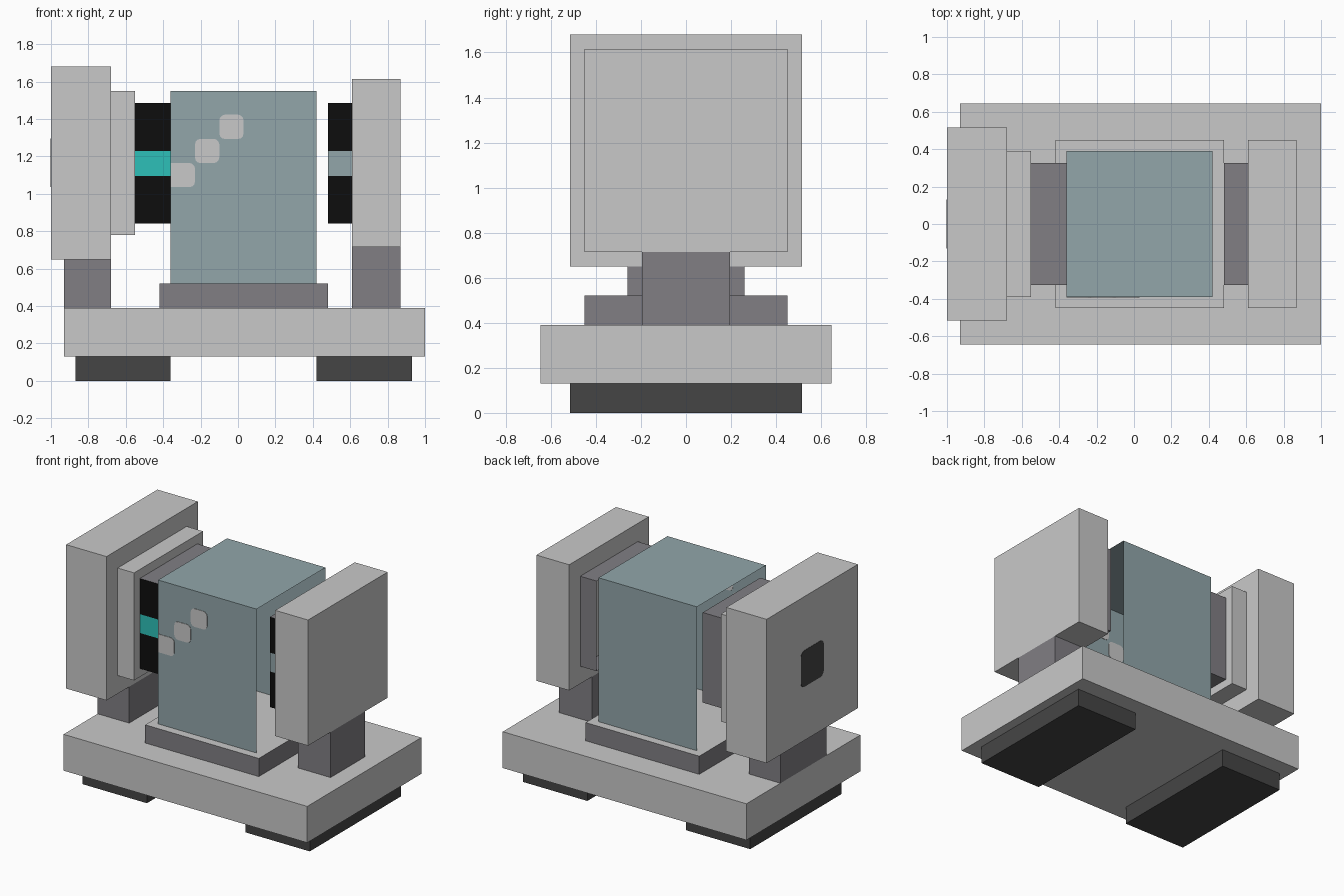
import bpy, bmesh
from mathutils import Vector

cube = bpy.data.objects.get("Cube")
if cube:
    bpy.data.objects.remove(cube, do_unlink=True)


def material(name, hex_code):
    def linear(c):
        return c / 12.92 if c <= 0.04045 else ((c + 0.055) / 1.055) ** 2.4
    col = [linear(int(hex_code[i:i + 2], 16) / 255) for i in (0, 2, 4)] + [1]
    m = bpy.data.materials.new(name)
    m.use_nodes = True
    m.diffuse_color = col
    m.node_tree.nodes["Principled BSDF"].inputs["Base Color"].default_value = col
    return m


LIGHT = material("light_grey", "c9c9c9")
MID = material("mid_grey", "817f84")
DARK = material("charcoal", "454545")
BLACK = material("black", "0d0d0d")
STEEL = material("steel_blue", "92a6aa")
TEAL = material("bright_teal", "2dc0b8")


def box(name, x, y, z, mats, drop=(), cuts=(), rule=None):
    """Box from x, y, z ranges; drop removes sides by normal, cuts splits at heights."""
    bm = bmesh.new()
    bmesh.ops.create_cube(bm, size=1)
    for v in bm.verts:
        v.co = [lo + (c + 0.5) * (hi - lo) for c, (lo, hi) in zip(v.co, (x, y, z))]
    bm.normal_update()
    open_sides = [f for f in bm.faces if any(f.normal.dot(Vector(d)) > 0.9 for d in drop)]
    bmesh.ops.delete(bm, geom=open_sides, context='FACES')
    for h in cuts:
        bmesh.ops.bisect_plane(bm, geom=bm.verts[:] + bm.edges[:] + bm.faces[:],
                               plane_co=(0, 0, h), plane_no=(0, 0, 1))
    bm.normal_update()
    if rule:
        for f in bm.faces:
            f.material_index = rule(f)
    return finish(name, bm, mats)


def finish(name, bm, mats):
    me = bpy.data.meshes.new(name)
    bm.to_mesh(me)
    bm.free()
    for m in mats:
        me.materials.append(m)
    ob = bpy.data.objects.new(name, me)
    bpy.context.collection.objects.link(ob)
    return ob


def patch(name, centre, size, corner, axis, mat, square_left=False):
    """Thin plate with softened corners, facing along the given axis."""
    ob = box(name, *[(c - s / 2, c + s / 2) for c, s in zip(centre, size)], [mat])
    bm = bmesh.new()
    bm.from_mesh(ob.data)
    edges = [e for e in bm.edges
             if abs((e.verts[0].co - e.verts[1].co)[axis]) > 1e-4
             and not (square_left and e.verts[0].co.x < centre[0])]
    bmesh.ops.bevel(bm, geom=edges, offset=corner, segments=3, profile=0.5, affect='EDGES')
    bm.to_mesh(ob.data)
    bm.free()


def sym(v):
    return (-v, v)


ENDS = [(1, 0, 0), (-1, 0, 0)]

# Base slab and feet
box("base_slab", (-0.93, 1), sym(0.645), (0.13, 0.39), [LIGHT])
box("right_foot", (-0.87, -0.36), sym(0.516), (0, 0.13), [DARK])
box("left_foot", (0.42, 0.93), sym(0.516), (0, 0.13), [DARK])

# Pedestal with a pale top
box("pedestal", (-0.42, 0.48), sym(0.45), (0.39, 0.52), [MID, LIGHT],
    rule=lambda f: int(f.normal.z > 0.5))

# Main housing: sleeve open at both ends and below
box("housing", (-0.36, 0.42), sym(0.39), (0.52, 1.55), [STEEL], drop=ENDS + [(0, 0, -1)])

# Stepped marks on the housing front
for i in range(3):
    patch(f"front_mark_{i + 1}", (-0.295 + 0.13 * i, -0.39, 1.1 + 0.129 * i),
          (0.13, 0.006, 0.13), 0.03, 1, LIGHT, square_left=(i == 0))


# Coil sleeves with a banded front
def coil_rule(f):
    if f.normal.y > -0.5:
        return 0
    return 2 if 1.095 < f.calc_center_median().z < 1.23 else 1


for name, x, band in (("right_coil", (-0.55, -0.36), TEAL), ("left_coil", (0.48, 0.61), STEEL)):
    box(name, x, sym(0.325), (0.84, 1.485), [MID, BLACK, band],
        drop=ENDS, cuts=(1.095, 1.23), rule=coil_rule)

# Upright end plates and their posts
box("right_inner_plate", (-0.68, -0.55), sym(0.39), (0.78, 1.55), [LIGHT])
box("right_end_plate", (-1, -0.68), sym(0.516), (0.65, 1.68), [LIGHT])
box("right_post", (-0.93, -0.68), sym(0.26), (0.39, 0.65), [MID])
box("left_end_plate", (0.61, 0.87), sym(0.45), (0.715, 1.615), [LIGHT])
box("left_post", (0.61, 0.87), sym(0.195), (0.39, 0.715), [MID])

# Dark hub on the outer face of the right end plate
patch("right_hub", (-1, 0, 1.165), (0.004, 0.26, 0.26), 0.04, 0, DARK)
